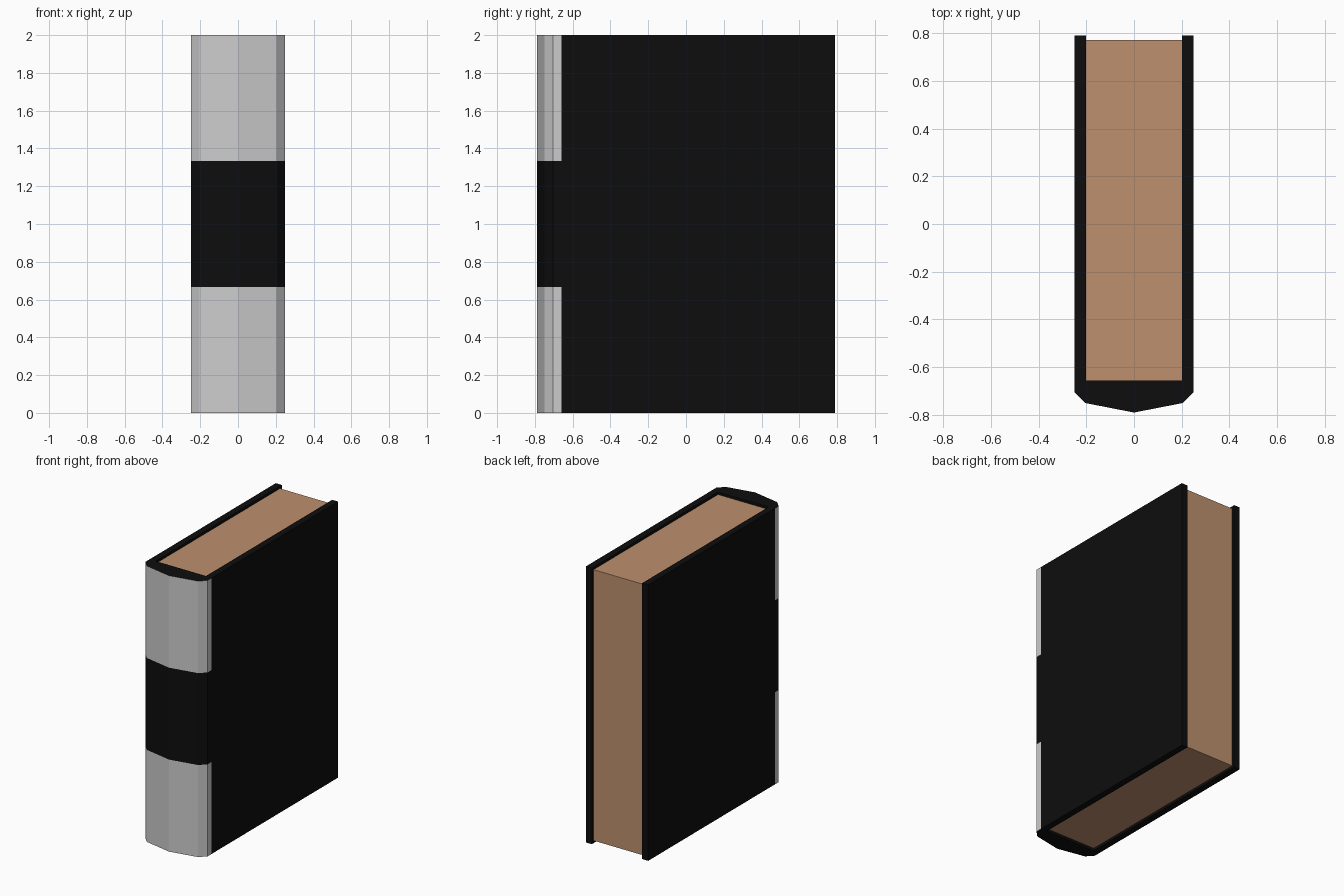
import bpy, bmesh

if "Cube" in bpy.data.objects:
    bpy.data.objects.remove(bpy.data.objects["Cube"])


def material(name, rgb):
    m = bpy.data.materials.new(name)
    m.diffuse_color = (*rgb, 1.0)
    m.use_nodes = True
    m.node_tree.nodes["Principled BSDF"].inputs["Base Color"].default_value = m.diffuse_color
    return m


black = material("black_cover", (0.004, 0.004, 0.004))
grey = material("grey_spine", (0.60, 0.60, 0.60))
tan = material("tan_paper", (0.51, 0.28, 0.155))


def stacked_prism(name, outline, levels, mats):
    """Extrude a flat outline (x, y) through the given heights, capped at both ends."""
    bm = bmesh.new()
    rings = [[bm.verts.new((x, y, z)) for x, y in outline] for z in levels]
    n = len(outline)
    for low, high in zip(rings, rings[1:]):
        for i in range(n):
            j = (i + 1) % n
            bm.faces.new((low[i], low[j], high[j], high[i]))
    bm.faces.new(rings[0][::-1])
    bm.faces.new(rings[-1])
    bmesh.ops.recalc_face_normals(bm, faces=bm.faces)
    mesh = bpy.data.meshes.new(name)
    bm.to_mesh(mesh)
    bm.free()
    for m in mats:
        mesh.materials.append(m)
    obj = bpy.data.objects.new(name, mesh)
    bpy.context.collection.objects.link(obj)
    return obj


# Cover: U-shaped boards joined by a faceted, rounded spine
half = [(0.205, -0.75), (0.25, -0.705), (0.25, -0.66),
        (0.25, 0.79), (0.202, 0.79), (0.202, -0.655)]
outline = [(0, -0.79)] + half + [(-x, y) for x, y in reversed(half)]
cover = stacked_prism("cover", outline, [0, 0.667, 1.333, 2], [black, grey])

# Grey spine panels above and below the black middle band
for p in cover.data.polygons:
    outer = p.center.y < -0.66 and abs(p.normal.z) < 0.5
    if outer and abs(p.center.z - 1) > 0.4:
        p.material_index = 1

# Page block, slightly recessed between the boards
pages = [(-0.202, -0.655), (0.202, -0.655), (0.202, 0.77), (-0.202, 0.77)]
stacked_prism("pages", pages, [0.018, 1.982], [tan])
